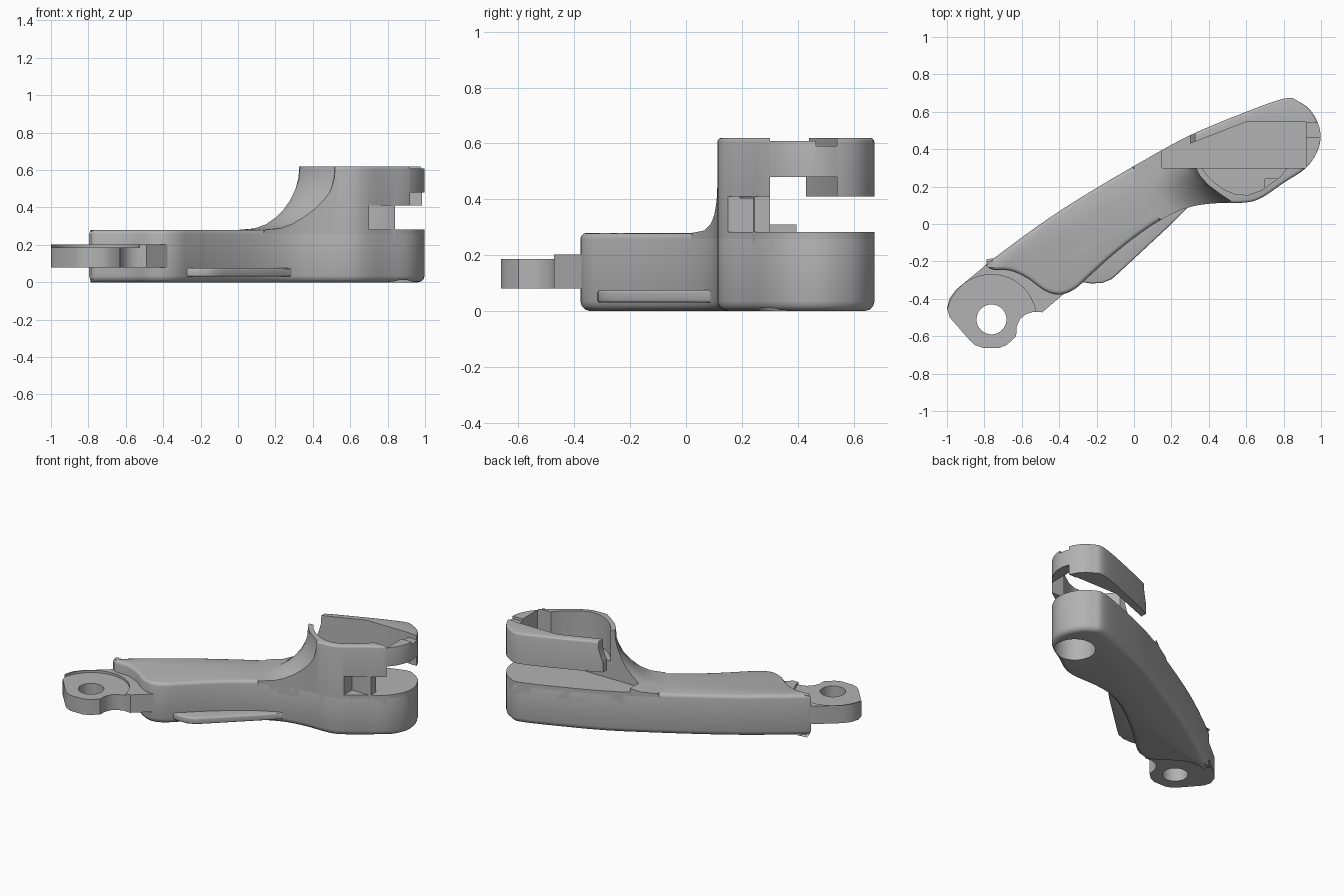
import bpy
import bmesh
from math import cos, sin, tau, radians
from mathutils import Vector

cube = bpy.data.objects.get("Cube")
if cube:
    bpy.data.objects.remove(cube, do_unlink=True)

grey = bpy.data.materials.new("satin grey")
grey.use_nodes = True
colour = (0.45, 0.45, 0.45, 1)
grey.diffuse_color = colour
for node in grey.node_tree.nodes:
    if node.type == 'BSDF_PRINCIPLED':
        node.inputs["Base Color"].default_value = colour


def spline(points, steps=4):
    """Closed smooth curve through the points."""
    pts = [Vector(p) for p in points]
    n = len(pts)
    out = []
    for i in range(n):
        a, b, c, d = (pts[(i + k) % n] for k in (-1, 0, 1, 2))
        for s in range(steps):
            t = s / steps
            out.append(0.5 * (2 * b + (c - a) * t + (2 * a - 5 * b + 4 * c - d) * t * t
                              + (3 * b - a - 3 * c + d) * t ** 3))
    return out


def circle(x, y, r, n=48):
    return [(x + r * cos(tau * i / n), y + r * sin(tau * i / n)) for i in range(n)]


def box(x0, x1, y0, y1):
    return [(x0, y0), (x1, y0), (x1, y1), (x0, y1)]


def stack(name, outline, levels, top=0, bottom=0):
    """Outline swept up through (z, dx, dy) levels, with rounded rims."""
    bm = bmesh.new()
    rings = [[bm.verts.new((p[0] + dx, p[1] + dy, z)) for p in outline]
             for z, dx, dy in levels]
    n = len(outline)
    for low, high in zip(rings, rings[1:]):
        for i in range(n):
            j = (i + 1) % n
            bm.faces.new((low[i], low[j], high[j], high[i]))
    caps = [bm.faces.new(rings[0]), bm.faces.new(rings[-1])]
    bmesh.ops.recalc_face_normals(bm, faces=bm.faces[:])
    rims = [(list(c.edges), r) for c, r in zip(caps, (bottom, top))]
    for edges, r in rims:
        if r:
            bmesh.ops.bevel(bm, geom=edges, offset=r, segments=3, profile=0.5,
                            affect='EDGES', clamp_overlap=False)
    mesh = bpy.data.meshes.new(name)
    bm.to_mesh(mesh)
    bm.free()
    mesh.materials.append(grey)
    ob = bpy.data.objects.new(name, mesh)
    bpy.context.collection.objects.link(ob)
    return ob


def prism(name, outline, z0, z1, top=0, bottom=0):
    return stack(name, outline, [(z0, 0, 0), (z1, 0, 0)], top, bottom)


def activate(ob):
    bpy.ops.object.select_all(action='DESELECT')
    ob.select_set(True)
    bpy.context.view_layer.objects.active = ob


def combine(ob, tool, operation='DIFFERENCE'):
    activate(ob)
    mod = ob.modifiers.new("cut", 'BOOLEAN')
    mod.operation = operation
    mod.solver = 'EXACT'
    mod.object = tool
    bpy.ops.object.modifier_apply(modifier=mod.name)
    bpy.data.objects.remove(tool, do_unlink=True)


def cut(ob, outline, z0, z1):
    combine(ob, prism("cutter", outline, z0, z1))


# Curved arm with a rounded head end
body = spline([
    (-.77, -.2), (-.5, .0), (-.27, .15), (0, .31), (.28, .465), (.55, .58),
    (.8, .67), (.88, .655), (.95, .6), (.995, .5), (.985, .4), (.92, .3),
    (.8, .22), (.69, .145), (.6, .115), (.42, .11), (.28, .085), (.14, .02),
    (0, -.075), (-.13, -.18), (-.24, -.28), (-.32, -.35), (-.4, -.378),
    (-.48, -.355), (-.57, -.29), (-.66, -.25), (-.75, -.245), (-.785, -.225)])
arm = prism("arm", body, 0, .28, .022, .035)
cut(arm, circle(.81, .39, .13), -.1, .19)

# Raised head flaring up out of the arm
head = prism("clamp_head", body, .2, .62, .015)
flare = stack("flare", [
    (.33, 1.3), (.33, .31), (.355, .26), (.4, .21), (.46, .165), (.52, .125),
    (.62, -.3), (2, -.3), (2, 1.3)],
    [(z, -s, -.4 * s) for z, s in (
        (.15, .4), (.28, .33), (.288, .24), (.31, .18), (.345, .13), (.39, .085),
        (.44, .05), (.5, .022), (.56, .006), (.7, 0))])
combine(head, flare, 'INTERSECT')

# Open space under the rear wall, side slot and stepped pillar
cut(head, box(.15, 1.2, .3, .9), .283, .41)
cut(head, [(.7, 0), (1.2, 0), (1.2, .32), (.84, .32), (.84, .24), (.7, .24)],
    .283, .41)

# Hollow cup with a thin front lip and an open left end
cut(head, [(.1, .3), (.365, .3), (.39, .262), (.43, .222), (.48, .185),
           (.54, .16), (.61, .155), (.68, .18), (.78, .25), (.82, .3),
           (.92, .3), (.92, .545), (.6, .545), (.3, .43), (.3, .9), (.1, .9)],
    .405, .8)

# Stepped bridge at the outer end
cut(head, box(.8, 1.2, .3, .54), .4, .48)
cut(head, box(.9, 1.2, .3, .47), .608, .8)
cut(head, box(.9, 1.2, .465, .54), .59, .8)

# Thin flange along the lower front edge
flange = prism("lower_flange", [
    (.33, .13), (.2, .0), (-.08, -.26), (-.12, -.295), (-.17, -.315),
    (-.23, -.318), (-.29, -.308), (-.34, -.33), (-.3, -.2), (0, .05)],
    .03, .075, .01, .01)

# Hinge tongue with a pin hole and a shallow round recess
tongue = prism("hinge_tongue", [
    (-.775, -.205), (-.95, -.35), (-.985, -.395), (-1, -.45), (-.985, -.5),
    (-.88, -.62), (-.85, -.647), (-.81, -.662), (-.72, -.662), (-.68, -.647),
    (-.63, -.6), (-.628, -.55), (-.61, -.51), (-.58, -.483), (-.54, -.47),
    (-.49, -.472), (-.36, -.36), (-.45, -.2), (-.6, -.1)], .08, .203)
cut(tongue, circle(-.762, -.51, .24), .187, .3)
cut(tongue, circle(-.762, -.51, .08), 0, .4)

for ob in (arm, head, flange, tongue):
    activate(ob)
    bpy.ops.object.shade_smooth_by_angle(angle=radians(32))
